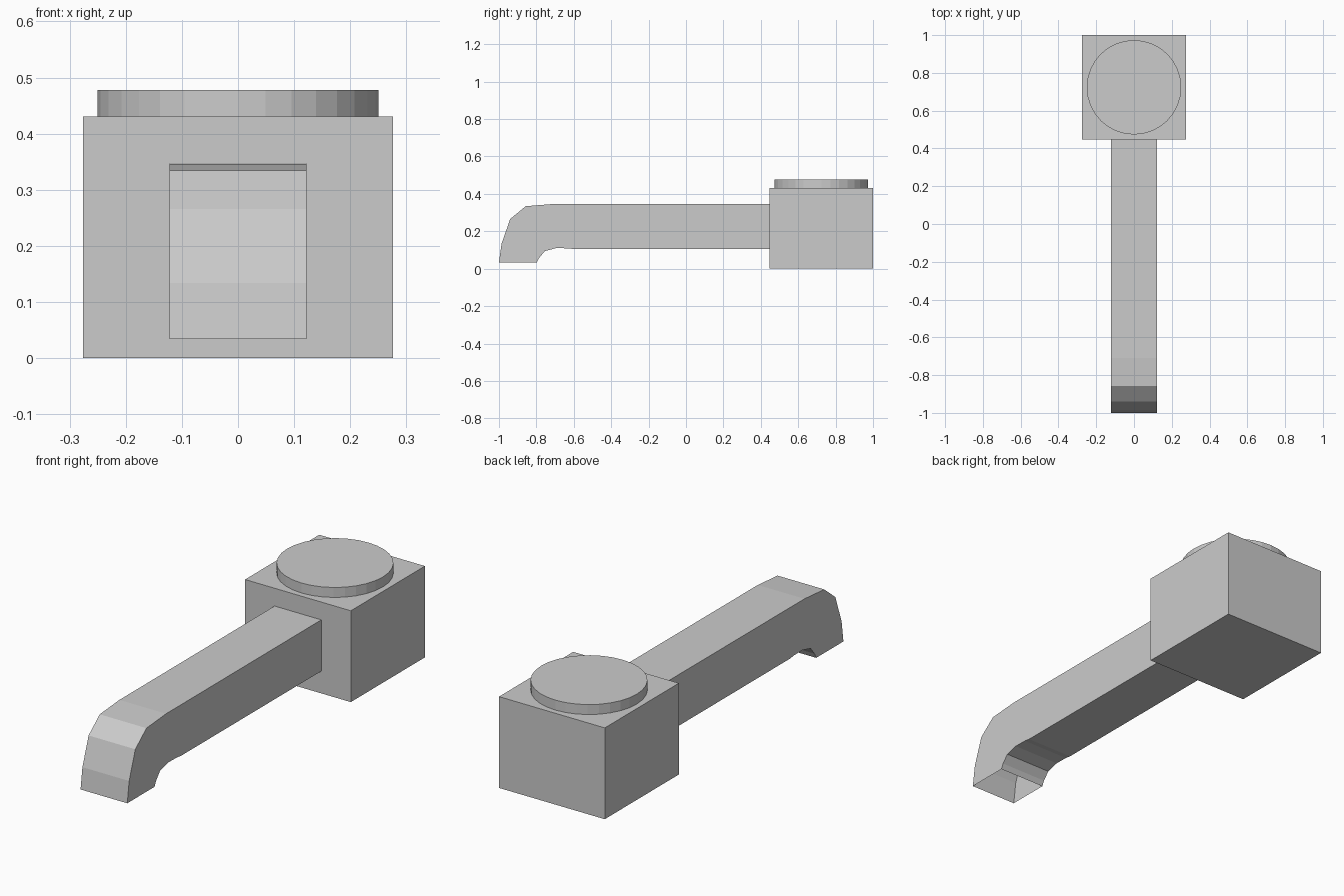
import bpy, bmesh

if "Cube" in bpy.data.objects:
    bpy.data.objects.remove(bpy.data.objects["Cube"])


def finish(name, bm):
    bmesh.ops.recalc_face_normals(bm, faces=bm.faces)
    mesh = bpy.data.meshes.new(name)
    bm.to_mesh(mesh)
    bm.free()
    obj = bpy.data.objects.new(name, mesh)
    bpy.context.collection.objects.link(obj)
    return obj


# Square valve body
bpy.ops.mesh.primitive_cube_add(size=1, location=(0, 0.7235, 0.2155))
body = bpy.context.object
body.name = "valve_body"
body.scale = (0.552, 0.553, 0.431)

# Round cap on top of the body
bpy.ops.mesh.primitive_cylinder_add(vertices=32, radius=0.25, depth=0.047,
                                    location=(0, 0.7235, 0.4545))
bpy.context.object.name = "round_cap"

# Spout: side profile (y, z), from the mouth's front lip over the top,
# to the body, then back along the underside to the mouth's rear lip
HALF_WIDTH = 0.122
outer = [(-1.0, 0.034), (-0.986, 0.134), (-0.94, 0.266), (-0.857, 0.334),
         (-0.71, 0.346), (0.447, 0.347)]
inner = [(0.447, 0.105), (-0.60, 0.105), (-0.63, 0.109), (-0.695, 0.11),
         (-0.755, 0.094), (-0.785, 0.058), (-0.797, 0.034)]
profile = outer + inner

bm = bmesh.new()
left, right = [[bm.verts.new((x, y, z)) for y, z in profile]
               for x in (-HALF_WIDTH, HALF_WIDTH)]
bm.faces.new(left)
bm.faces.new(right)
# The mouth (last profile point back to the first) stays open
for i in range(len(profile) - 1):
    if i != len(outer) - 1:  # the end against the body is open as well
        bm.faces.new((left[i], left[i + 1], right[i + 1], right[i]))
finish("spout", bm)
